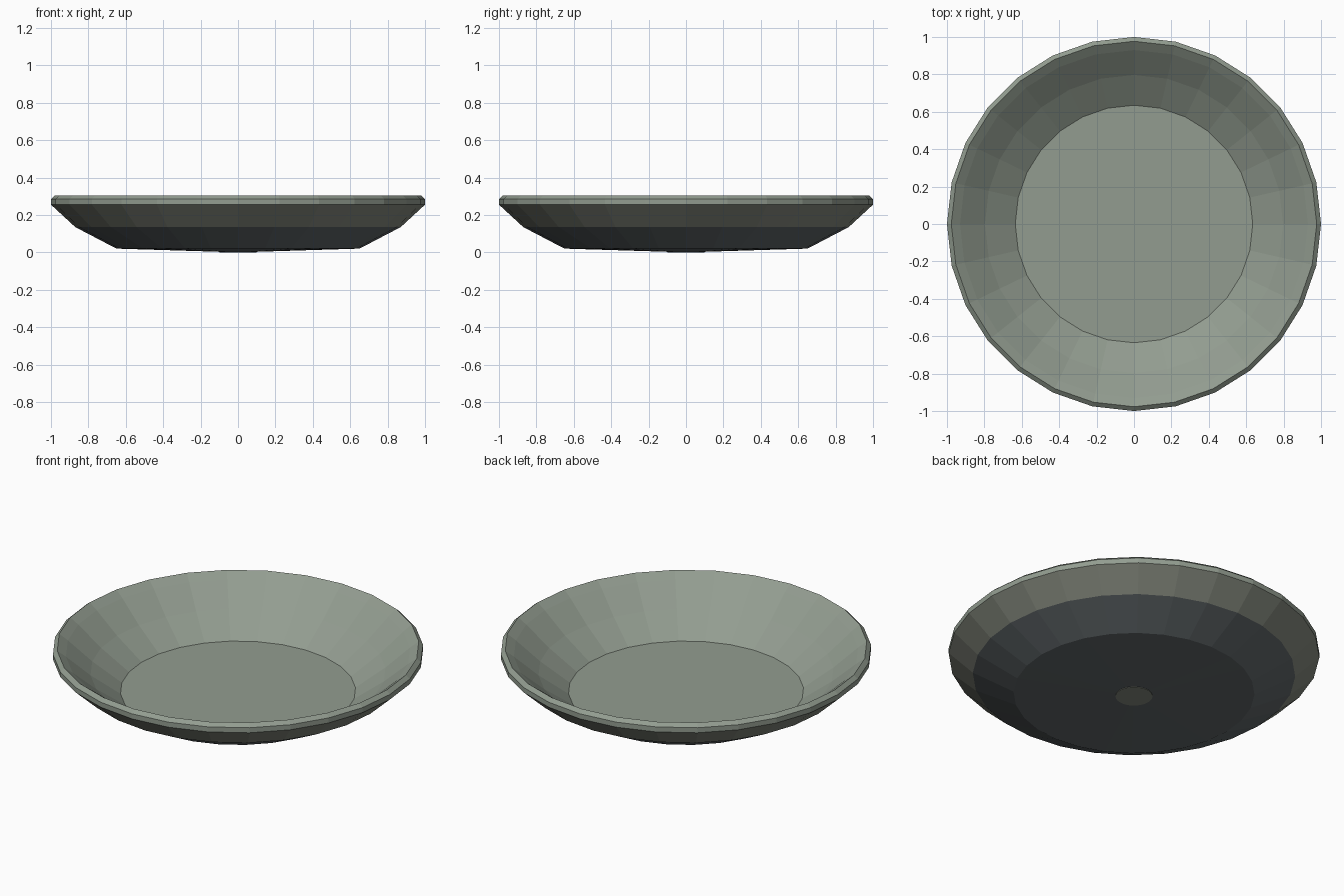
import bpy
import bmesh
from math import cos, sin, tau

cube = bpy.data.objects.get("Cube")
if cube:
    bpy.data.objects.remove(cube, do_unlink=True)

SIDES = 28


def material(name, rgb):
    mat = bpy.data.materials.new(name)
    mat.use_nodes = True
    mat.diffuse_color = (*rgb, 1)
    mat.node_tree.nodes["Principled BSDF"].inputs["Base Color"].default_value = (*rgb, 1)
    return mat


GLAZE, WARM, DARK = range(3)
materials = [
    material("grey green glaze", (0.29, 0.335, 0.28)),
    material("warm grey", (0.23, 0.247, 0.205)),
    material("dark blue grey", (0.12, 0.138, 0.145)),
]

# Profile from the centre of the underside, over the rim, to the inner floor:
# radius, height, colour of the band leading to this ring
profile = [
    (0.10, 0.0, WARM),      # foot disc
    (0.10, 0.003, WARM),    # small step around the foot
    (0.65, 0.02, DARK),     # underside
    (0.87, 0.135, DARK),    # lower wall
    (1.0, 0.255, WARM),     # upper wall
    (1.0, 0.285, GLAZE),    # rim edge
    (0.977, 0.305, GLAZE),  # rim bevel
    (0.93, 0.27, GLAZE),    # inner lip
    (0.797, 0.155, GLAZE),  # inner wall
    (0.635, 0.04, GLAZE),   # inner slope
]

bm = bmesh.new()
rings = [
    [bm.verts.new((r * cos(tau * i / SIDES), r * sin(tau * i / SIDES), z)) for i in range(SIDES)]
    for r, z, _ in profile
]

# Bands between neighbouring rings
for k in range(1, len(rings)):
    low, high = rings[k - 1], rings[k]
    for i in range(SIDES):
        j = (i + 1) % SIDES
        face = bm.faces.new((low[i], low[j], high[j], high[i]))
        face.material_index = profile[k][2]

# Foot disc and inner floor
bm.faces.new(rings[0][::-1]).material_index = WARM
bm.faces.new(rings[-1]).material_index = GLAZE
bmesh.ops.recalc_face_normals(bm, faces=bm.faces)

mesh = bpy.data.meshes.new("plate")
bm.to_mesh(mesh)
bm.free()
for mat in materials:
    mesh.materials.append(mat)
plate = bpy.data.objects.new("plate", mesh)
bpy.context.collection.objects.link(plate)
